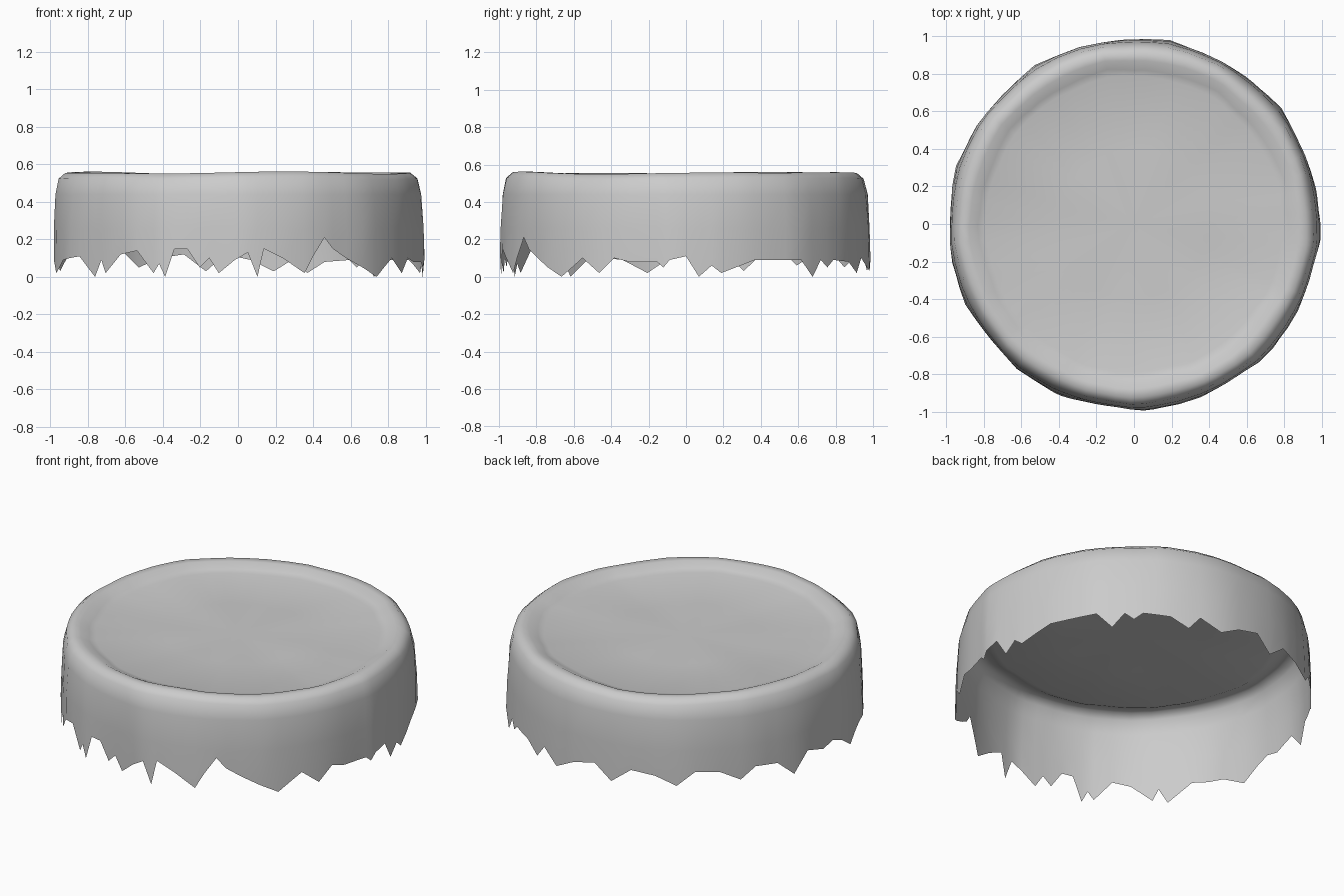
import bpy, bmesh
from math import sin, cos, radians

cube = bpy.data.objects.get("Cube")
if cube:
    bpy.data.objects.remove(cube)

# Ragged hem: (degrees from the front towards +x, height in hundredths)
HEM = [(-78, 2), (-70, 9), (-59, 11), (-51, 0), (-48, 9), (-46, 2), (-39, 12),
       (-33, 14), (-27, 2), (-25, 7), (-23, 0), (-20, 15), (-16, 15), (-12, 5),
       (-9, 10), (-6, 2), (-1, 9), (3, 13), (6, 0), (8, 15), (14, 10), (21, 2),
       (24, 11), (28, 21), (31, 15), (36, 10), (48, 0), (56, 10), (62, 2),
       (67, 10), (72, 8), (81, 8), (83, 5), (85, 9), (90, 11), (94, 0), (98, 6),
       (101, 2), (112, 9), (128, 9), (133, 0), (137, 9), (140, 5), (143, 9),
       (152, 8), (158, 2), (162, 10), (169, 3), (176, 9), (184, 12), (190, 3),
       (197, 12), (205, 10), (212, 5), (218, 13), (226, 12), (233, 6),
       (238, 13), (246, 12), (252, 3), (258, 14), (266, 10), (271, 12), (276, 9)]

# Section from hem to lid: (radius, height, fold strength); hem height is from HEM
SECTION = [(0.988, None, 0.012), (0.985, 0.26, 0.009), (0.975, 0.44, 0.006),
           (0.955, 0.525, 0.008), (0.92, 0.555, 0.008), (0.875, 0.555, 0.008),
           (0.825, 0.53, 0.012), (0.79, 0.52, 0.008), (0.4, 0.515, 0.0)]


def hem_points():
    """Tear points as (angle, height), with extra ones where the gap is wide."""
    out = []
    for (a, h), (b, k) in zip(HEM, HEM[1:] + [(HEM[0][0] + 360, HEM[0][1])]):
        steps = max(1, round((b - a) / 5))
        out += [(radians(a + (b - a) * i / steps), (h + (k - h) * i / steps) / 100)
                for i in range(steps)]
    return out


def folds(angle, level):
    """Uneven radial folds that drift a little from ring to ring."""
    return (0.5 * sin(9 * angle + 0.5 * level) + 0.3 * sin(17 * angle + 1.3)
            + 0.2 * sin(26 * angle + 0.7 * level))


# Draped cover: one open sheet with a puffed rim and a sunken lid
bm = bmesh.new()
rings = []
hem = hem_points()
for level, (radius, height, fold) in enumerate(SECTION):
    ring = []
    for angle, low in hem:
        r = radius + fold * folds(angle, level)
        z = low if height is None else height
        if level > 2:
            z += 0.004 * sin(3 * angle + 1) + 0.003 * sin(5 * angle)
        ring.append(bm.verts.new((r * sin(angle), -r * cos(angle), z)))
    rings.append(ring)
for lower, upper in zip(rings, rings[1:]):
    for i in range(len(lower)):
        j = (i + 1) % len(lower)
        bm.faces.new((lower[i], lower[j], upper[j], upper[i]))
middle = bm.verts.new((0, 0, 0.515))
inner = rings[-1]
for i, v in enumerate(inner):
    bm.faces.new((v, inner[(i + 1) % len(inner)], middle))

mesh = bpy.data.meshes.new("torn_cover")
bm.to_mesh(mesh)
bm.free()
cover = bpy.data.objects.new("torn_cover", mesh)
bpy.context.collection.objects.link(cover)

# Pale grey cloth
grey = bpy.data.materials.new("pale_grey")
grey.use_nodes = True
colour = (0.6, 0.6, 0.6, 1)
grey.diffuse_color = colour
grey.node_tree.nodes["Principled BSDF"].inputs["Base Color"].default_value = colour
mesh.materials.append(grey)

bpy.ops.object.select_all(action='DESELECT')
cover.select_set(True)
bpy.context.view_layer.objects.active = cover
bpy.ops.object.shade_smooth_by_angle(angle=radians(50))
